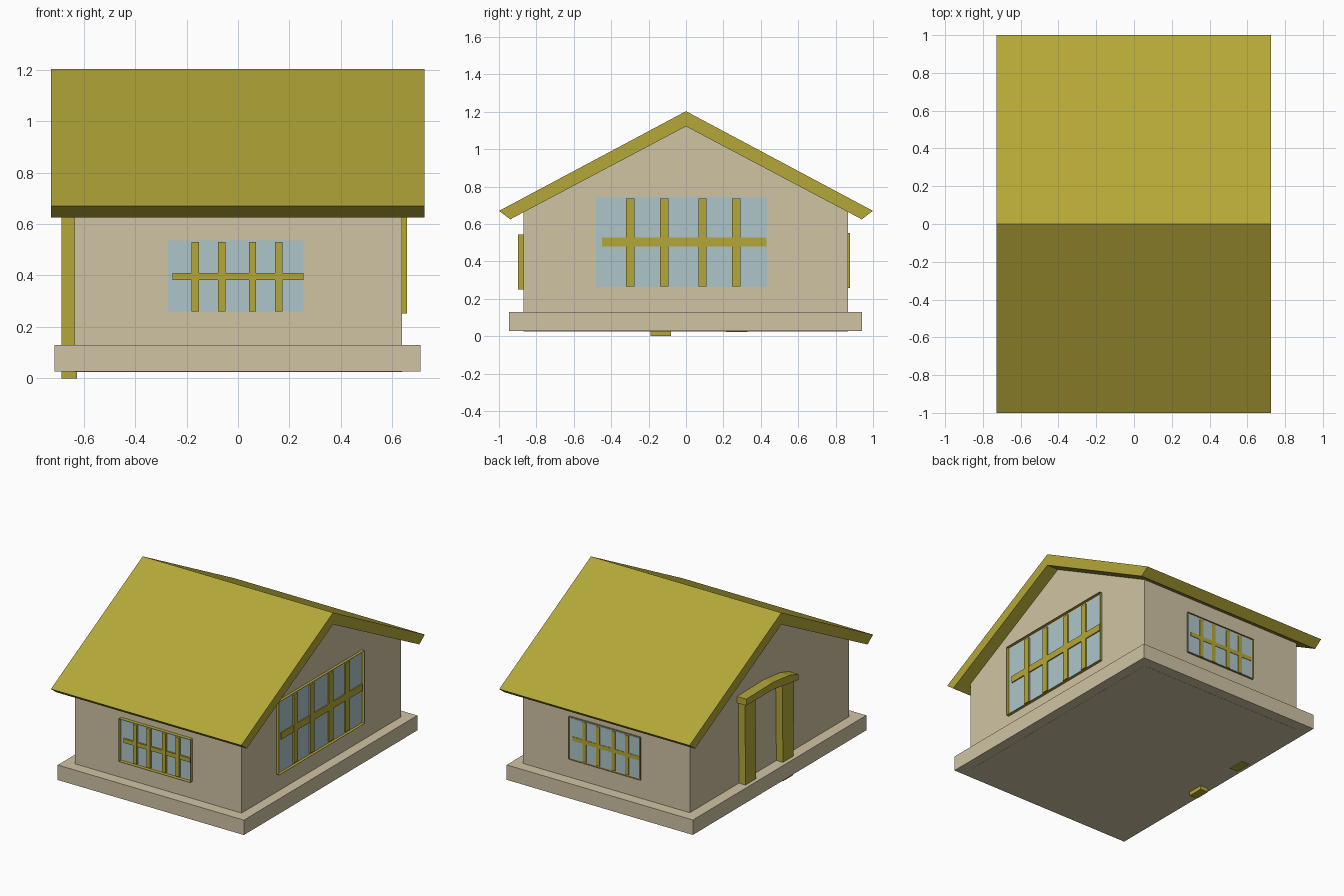
import bpy

if "Cube" in bpy.data.objects:
    bpy.data.objects.remove(bpy.data.objects["Cube"])

def material(name, rgb):
    m = bpy.data.materials.new(name)
    m.diffuse_color = (*rgb, 1)
    m.use_nodes = True
    m.node_tree.nodes["Principled BSDF"].inputs["Base Color"].default_value = m.diffuse_color
    return m

OLIVE = material("olive_wood", (0.46, 0.39, 0.04))
CREAM = material("cream_plaster", (0.63, 0.55, 0.37))
GLASS = material("pale_glass", (0.42, 0.56, 0.59))

def mesh(name, verts, faces, mat):
    me = bpy.data.meshes.new(name)
    me.from_pydata(verts, [], faces)
    me.materials.append(mat)
    ob = bpy.data.objects.new(name, me)
    bpy.context.collection.objects.link(ob)
    return ob

def prism(name, profile, x0, x1, mat):
    """Extrude a counter-clockwise (y, z) profile from x0 to x1."""
    n = len(profile)
    verts = [(x, y, z) for x in (x0, x1) for y, z in profile]
    faces = [tuple(range(n))[::-1], tuple(range(n, 2 * n))]
    faces += [(i, (i + 1) % n, n + (i + 1) % n, n + i) for i in range(n)]
    return mesh(name, verts, faces, mat)

def box(name, lo, hi, mat):
    (x0, y0, z0), (x1, y1, z1) = lo, hi
    return prism(name, [(y0, z0), (y1, z0), (y1, z1), (y0, z1)], x0, x1, mat)

def window(side, place, pane, bars, rail, depth):
    """place maps (along wall, up, outward) to a world position."""
    u0, u1, z0, z1 = pane

    def slab(name, a, b, mat):
        p, q = place(*a), place(*b)
        box(name, [min(c) for c in zip(p, q)], [max(c) for c in zip(p, q)], mat)

    slab(side + "_window_glass", (u0, z0, -.01), (u1, z1, .003), GLASS)
    # thin open rim around the pane
    r = 0.01
    ring = [(u0 - r, z0 - r), (u1 + r, z0 - r), (u1 + r, z1 + r), (u0 - r, z1 + r)]
    mesh(side + "_window_rim", [place(u, z, d) for d in (-.005, depth) for u, z in ring],
         [(i, (i + 1) % 4, 4 + (i + 1) % 4, 4 + i) for i in range(4)], OLIVE)
    # glazing bars
    width, centres, b0, b1 = bars
    for i, c in enumerate(centres):
        slab(f"{side}_window_bar_{i + 1}", (c - width / 2, b0, 0), (c + width / 2, b1, depth * .65), OLIVE)
    slab(side + "_window_rail", (rail[0], rail[2], 0), (rail[1], rail[3], depth * .55), OLIVE)

# plinth and gabled walls
box("plinth", (-.712, -.947, .027), (.708, .942, .13), CREAM)
prism("walls", [(-.87, .026), (.865, .026), (.865, .67), (0, 1.13), (-.87, .67)], -.635, .637, CREAM)

# roof with two slopes of even thickness
prism("roof", [(-1, .67), (-.94, .625), (0, 1.122), (.94, .625), (1, .67), (0, 1.203)], -.727, .725, OLIVE)

# windows: small ones front and back, a large one in the right gable
small = dict(pane=(-.272, .254, .26, .535), rail=(-.255, .254, .382, .41),
             bars=(.028, (-.166, -.063, .056, .158), .26, .53))
window("front", lambda u, z, d: (u, -.87 - d, z), depth=.027, **small)
window("back", lambda u, z, d: (-u, .865 + d, z + .008), depth=.011, **small)
window("gable", lambda u, z, d: (.637 + d, u, z), (-.48, .432, .262, .745),
       (.045, (-.298, -.116, .088, .268), .266, .737), (-.45, .43, .48, .527), .02)

# doorway on the left gable: two posts and a slightly tilted lintel
prism("door_post_back", [(.215, .022), (.33, .022), (.335, .70), (.22, .70)], -.685, -.625, OLIVE)
prism("door_post_front", [(-.19, .0), (-.08, .0), (-.07, .67), (-.2, .65)], -.685, -.625, OLIVE)
prism("door_lintel", [(-.22, .65), (.06, .69), (.35, .69), (.35, .735), (.06, .74), (-.12, .72), (-.22, .69)],
      -.705, -.625, OLIVE)
